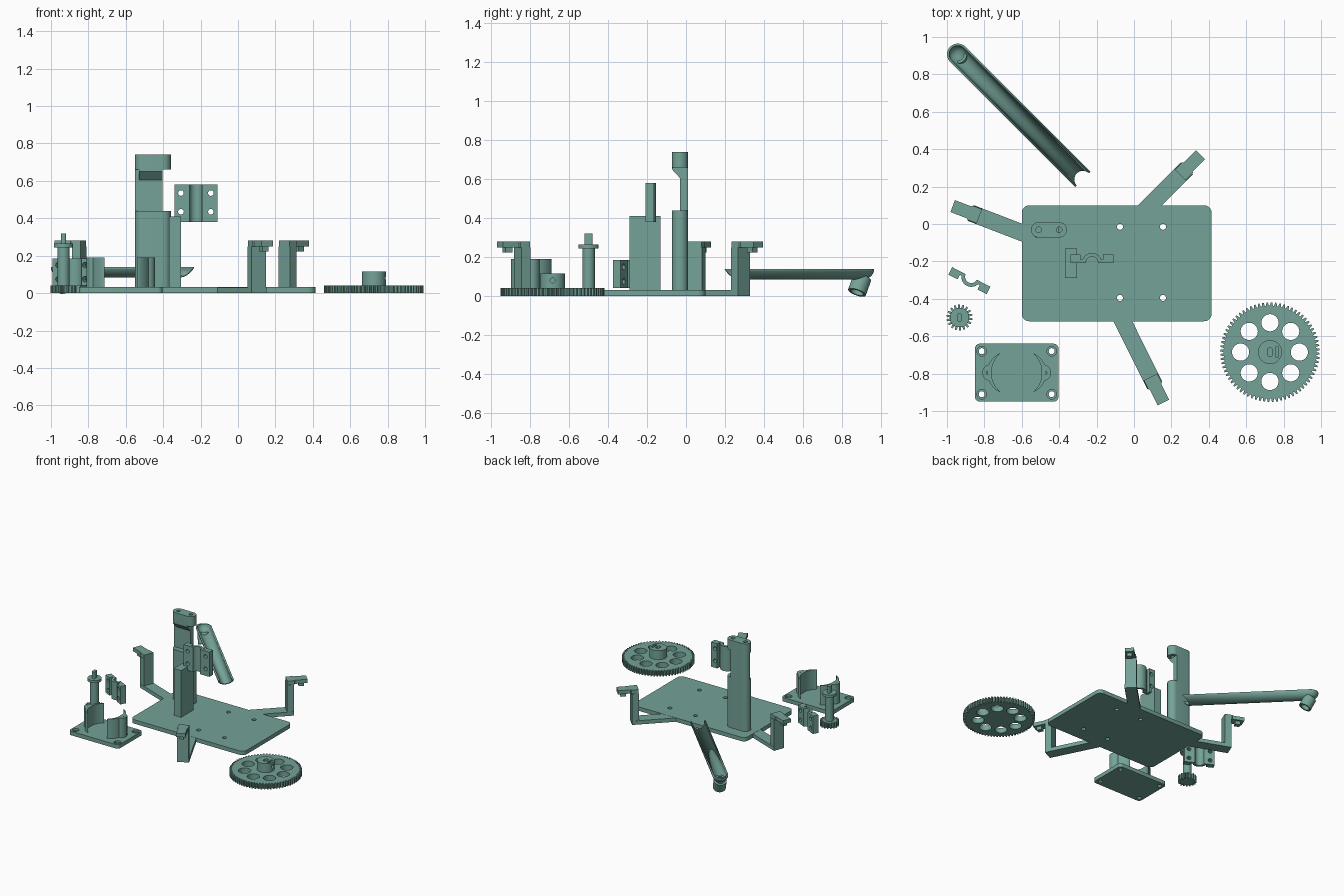
import bpy, bmesh, math
from mathutils import Matrix, Vector

if "Cube" in bpy.data.objects:
    bpy.data.objects.remove(bpy.data.objects["Cube"])

mat = bpy.data.materials.new("sage_green")
mat.diffuse_color = (0.175, 0.365, 0.315, 1)
mat.use_nodes = True
mat.node_tree.nodes["Principled BSDF"].inputs["Base Color"].default_value = mat.diffuse_color


def finish(name, mesh):
    ob = bpy.data.objects.new(name, mesh)
    bpy.context.collection.objects.link(ob)
    mesh.materials.clear()
    mesh.materials.append(mat)
    bpy.ops.object.select_all(action='DESELECT')
    ob.select_set(True)
    bpy.context.view_layer.objects.active = ob
    bpy.ops.object.shade_smooth_by_angle(angle=math.radians(30))
    return ob


def prism(name, loops, z0, z1, m=Matrix()):
    """Extrude an outline (further loops are holes) from z0 to z1."""
    cu = bpy.data.curves.new(name, 'CURVE')
    cu.dimensions = '2D'
    cu.fill_mode = 'BOTH'
    cu.extrude = (z1 - z0) / 2
    for pts in loops:
        s = cu.splines.new('POLY')
        s.points.add(len(pts) - 1)
        for p, q in zip(s.points, pts):
            p.co = (q[0], q[1], 0, 1)
        s.use_cyclic_u = True
    tmp = bpy.data.objects.new("tmp", cu)
    bpy.context.collection.objects.link(tmp)
    bpy.context.view_layer.update()
    me = bpy.data.meshes.new_from_object(
        tmp.evaluated_get(bpy.context.evaluated_depsgraph_get()))
    bpy.data.objects.remove(tmp)
    bm = bmesh.new()
    bm.from_mesh(me)
    bmesh.ops.remove_doubles(bm, verts=bm.verts, dist=1e-5)
    bmesh.ops.transform(bm, verts=bm.verts,
                        matrix=m @ Matrix.Translation((0, 0, (z0 + z1) / 2)))
    bmesh.ops.recalc_face_normals(bm, faces=bm.faces)
    bm.to_mesh(me)
    bm.free()
    return finish(name, me)


def arc(x, y, r, a0, a1, n=16):
    return [(x + r * math.cos(math.radians(a0 + (a1 - a0) * i / n)),
             y + r * math.sin(math.radians(a0 + (a1 - a0) * i / n))) for i in range(n + 1)]


def circle(x, y, r, n=28):
    return arc(x, y, r, 0, 360, n)[:-1]


def rect(x0, x1, y0, y1):
    return [(x0, y0), (x1, y0), (x1, y1), (x0, y1)]


def rounded(x0, x1, y0, y1, r):
    return (arc(x1 - r, y1 - r, r, 0, 90, 8) + arc(x0 + r, y1 - r, r, 90, 180, 8)
            + arc(x0 + r, y0 + r, r, 180, 270, 8) + arc(x1 - r, y0 + r, r, 270, 360, 8))


def gear(x, y, r, depth, teeth):
    pts = []
    for i in range(teeth):
        for f, rr in ((0, r - depth), (0.28, r - depth), (0.45, r), (0.8, r)):
            a = 2 * math.pi * (i + f) / teeth
            pts.append((x + rr * math.cos(a), y + rr * math.sin(a)))
    return pts


def drill(ob, spots, axis, r, depth):
    """Cut round holes through an object and bake the result."""
    bm = bmesh.new()
    rot = Vector((0, 0, 1)).rotation_difference(Vector(axis)).to_matrix().to_4x4()
    for p in spots:
        bmesh.ops.create_cone(bm, cap_ends=True, segments=20, radius1=r, radius2=r,
                              depth=depth, matrix=Matrix.Translation(p) @ rot)
    me = bpy.data.meshes.new("cutter")
    bm.to_mesh(me)
    cut = bpy.data.objects.new("cutter", me)
    bpy.context.collection.objects.link(cut)
    cut.hide_render = True
    mod = ob.modifiers.new("holes", 'BOOLEAN')
    mod.operation, mod.object, mod.solver = 'DIFFERENCE', cut, 'EXACT'
    bpy.context.view_layer.objects.active = ob
    bpy.ops.object.modifier_apply(modifier="holes")
    bpy.data.objects.remove(cut)


# base plate
prism("base_plate", [rounded(-0.60, 0.415, -0.52, 0.10, 0.04)]
      + [circle(x, y, 0.016) for x in (-0.075, 0.155) for y in (-0.015, -0.395)], 0, 0.032)

# three arms with uprights and clips; origin at the upright, +x pointing outward
for tag, x, y, ang, reach in (("front", 0.10, -0.84, -63.5, 0.38),
                              ("back", 0.265, 0.28, 45, 0.30),
                              ("left", -0.85, 0.05, 159, 0.31)):
    m = Matrix.Translation((x, y, 0)) @ Matrix.Rotation(math.radians(ang), 4, 'Z')
    prism(tag + "_arm", [rect(-reach, 0.025, -0.045, 0.045)], 0, 0.031, m)
    prism(tag + "_upright", [rect(-0.025, 0.025, -0.043, 0.043)], 0.031, 0.25, m)
    prism(tag + "_clip", [[(-0.025, -0.04), (0.03, -0.04), (0.035, -0.034), (0.128, -0.034),
                           (0.128, 0.034), (0.035, 0.034), (0.03, 0.04), (-0.025, 0.04)]],
          0.25, 0.28, m)
    prism(tag + "_clip_lug", [rect(0.065, 0.105, -0.018, 0.018)], 0.222, 0.25, m)

# tower with a cut away upper half and an overhanging head
TY, R = -0.031, 0.041
slot = arc(-0.40, TY, R, -90, 90) + arc(-0.51, TY, R, 90, 270)
prism("tower_lower", [slot], 0.032, 0.44)
prism("tower_upper", [[(-0.405, TY), (-0.405, TY + R)] + arc(-0.51, TY, R, 90, 180)], 0.44, 0.66)
prism("tower_head", [slot, circle(-0.51, TY, 0.015), circle(-0.40, TY, 0.015)], 0.66, 0.74)
yz = Matrix(((0, 0, 1, 0), (1, 0, 0, 0), (0, 1, 0, 0), (0, 0, 0, 1)))
prism("tower_head_wedge", [[(TY, 0.605), (TY, 0.66), (TY - R, 0.66), (TY - R, 0.65)]],
      -0.53, -0.405, yz)

# bracket post
prism("bracket_post", [rect(-0.37, -0.305, -0.29, -0.13)], 0.032, 0.41)


# arched brackets, one on the post and one loose
def bracket(name, x, y, ang, z0, z1, hole_z):
    plan = ([(-0.115, 0), (-0.035, 0)] + arc(0, 0, 0.033, 180, 0)
            + [(0.115, 0), (0.115, 0.045), (0.06, 0.045), (0.06, 0.018)]
            + arc(0, 0, 0.053, 20, 160) + [(-0.06, 0.018), (-0.06, 0.045), (-0.115, 0.045)])
    m = Matrix.Translation((x, y, 0)) @ Matrix.Rotation(math.radians(ang), 4, 'Z')
    ob = prism(name, [plan], z0, z1, m)
    drill(ob, [m @ Vector((sx * 0.08, 0.02, z)) for sx in (-1, 1) for z in hole_z],
          m.to_3x3() @ Vector((0, 1, 0)), 0.015, 0.12)


bracket("post_bracket", -0.225, -0.208, 0, 0.38, 0.58, (0.435, 0.535))
bracket("loose_bracket", -0.87, -0.283, 153, 0.04, 0.185, (0.075, 0.15))

# motor plate with counterbored corner holes and two curved cradles
CX, CY = -0.627, -0.795
corners = [(CX + sx * 0.187, CY + sy * 0.115) for sx in (-1, 1) for sy in (-1, 1)]
outline = rounded(CX - 0.223, CX + 0.223, CY - 0.155, CY + 0.155, 0.025)
prism("motor_plate_lower", [outline] + [circle(*c, 0.016) for c in corners], 0, 0.016)
prism("motor_plate_upper", [outline] + [circle(*c, 0.026) for c in corners], 0.016, 0.032)
for tag, turn in (("left", 180), ("right", 0)):
    m = Matrix.Translation((CX, CY, 0)) @ Matrix.Rotation(math.radians(turn), 4, 'Z')
    crescent = arc(0, 0, 0.135, -50, 50) + arc(0.045, 0, 0.113, 66, -66)
    boss = [p for p in arc(0.14, 0, 0.044, -100, 100)]
    prism(tag + "_cradle_wall", [crescent], 0.032, 0.19, m)
    prism(tag + "_cradle_boss", [boss, circle(0.148, 0, 0.013)], 0.032, 0.19, m)

# pinion on its shaft
PX, PY = -0.933, -0.50
prism("pinion", [gear(PX, PY, 0.07, 0.018, 18)], 0, 0.042)
prism("pinion_shaft", [circle(PX, PY, 0.032)], 0.042, 0.245)
prism("pinion_collar", [circle(PX, PY, 0.052)], 0.245, 0.265)
prism("pinion_tip", [rounded(PX - 0.013, PX + 0.013, PY - 0.021, PY + 0.021, 0.008)], 0.265, 0.32)

# large gear with lightening holes and a hub
GX, GY = 0.727, -0.685
prism("large_gear", [gear(GX, GY, 0.266, 0.018, 72)]
      + [circle(*arc(GX, GY, 0.157, 0, 315, 7)[i], 0.046) for i in range(8)], 0, 0.042)
hub = prism("gear_hub", [circle(GX, GY, 0.064, 40),
                         rounded(GX - 0.014, GX + 0.014, GY - 0.022, GY + 0.022, 0.01),
                         rect(GX + 0.03, GX + 0.046, GY - 0.027, GY + 0.027)], 0.042, 0.115)
drill(hub, [(GX + 0.05, GY, 0.08)], (1, 0, 0), 0.013, 0.09)

# half-round chute with a rounded closed end
RAD, TOP, LEN = 0.058, 0.138, 0.945
stations = [(-RAD * math.cos(math.radians(a)), RAD * math.sin(math.radians(a)))
            for a in (4, 15, 30, 45, 60, 75)] + [(0, RAD), (LEN, RAD)]
bm = bmesh.new()
rows = []
for t, r in stations:
    row = []
    for i in range(19):
        a = math.pi * i / 18
        slant = 0.045 * math.sin(a) if t == LEN else 0
        row.append(bm.verts.new((t - slant, r * math.cos(a), TOP - r * math.sin(a) * 0.93)))
    rows.append(row)
for a, b in zip(rows, rows[1:]):
    for i in range(18):
        bm.faces.new((a[i], a[i + 1], b[i + 1], b[i]))
bm.faces.new(rows[0])
bmesh.ops.recalc_face_normals(bm, faces=bm.faces)
low = max(bm.faces, key=lambda f: f.calc_area() * (f.calc_center_median().z < 0.1))
if low.normal.z > 0:
    bmesh.ops.reverse_faces(bm, faces=bm.faces)
chute_m = Matrix.Translation((-0.942, 0.907, 0)) @ Matrix.Rotation(math.radians(-45), 4, 'Z')
bmesh.ops.transform(bm, verts=bm.verts, matrix=chute_m)
me = bpy.data.meshes.new("chute")
bm.to_mesh(me)
bm.free()
chute = finish("chute", me)
sol = chute.modifiers.new("wall", 'SOLIDIFY')
sol.thickness, sol.offset = 0.012, -1
bpy.ops.object.modifier_apply(modifier="wall")

# tilted spout below the closed end of the chute
spout_m = (chute_m @ Matrix.Translation((0.042, 0, 0.018))
           @ Matrix.Rotation(math.radians(-27), 4, 'Y'))
prism("spout", [circle(0, 0, 0.048), circle(0, 0, 0.034)], 0, 0.085, spout_m)
